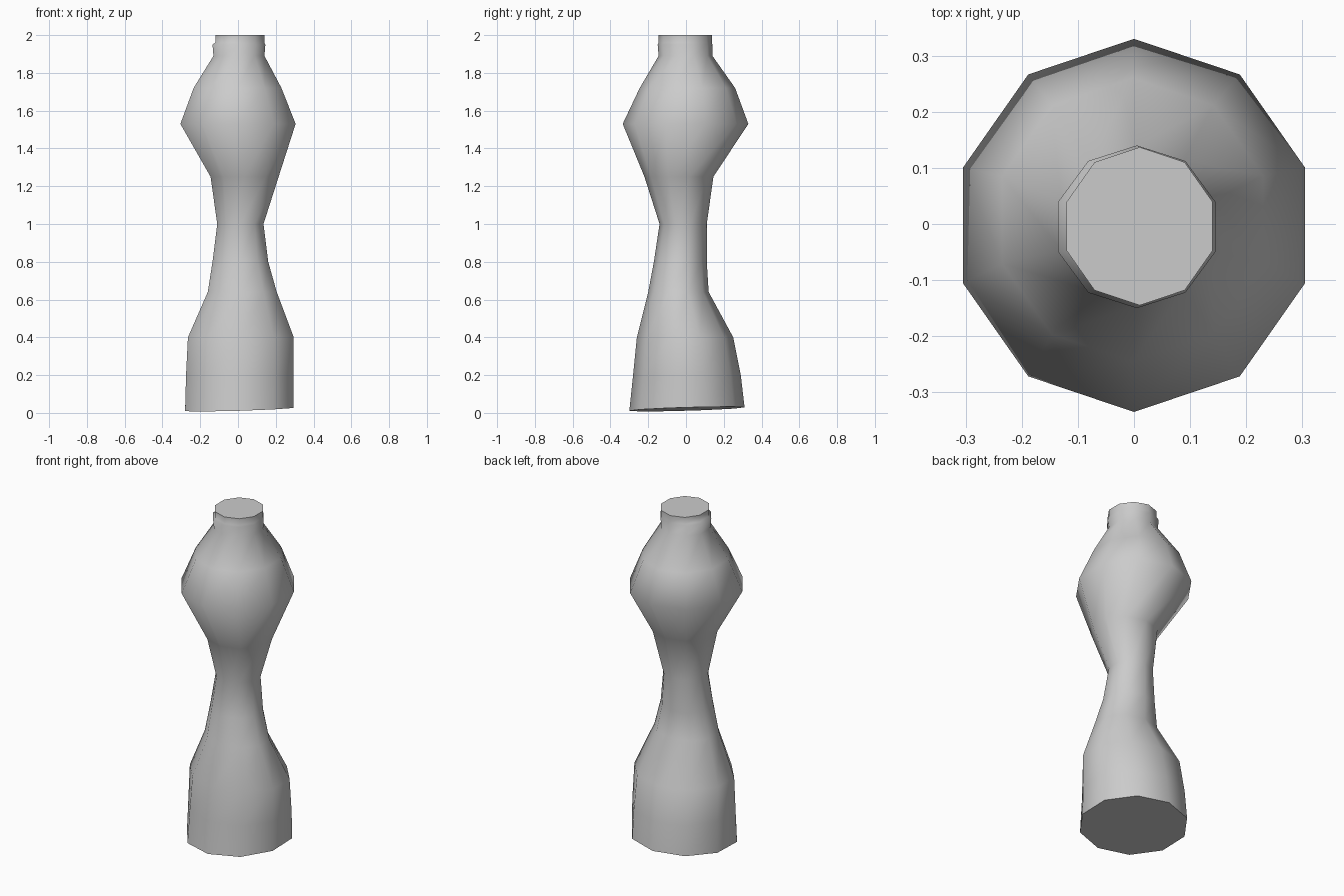
import bpy, bmesh, math

if "Cube" in bpy.data.objects:
    bpy.data.objects.remove(bpy.data.objects["Cube"])

clay = bpy.data.materials.new("plain grey")
clay.use_nodes = True
grey = (0.6, 0.6, 0.6, 1)
clay.diffuse_color = grey
clay.node_tree.nodes["Principled BSDF"].inputs["Base Color"].default_value = grey

SIDES = 10
WIDEN = math.cos(math.pi / SIDES)

# Uneven hand-shaped profile: height, left and right edge in x, front and back edge in y
RINGS = [
    (0.02, -.28, .295, -.30, .31),
    (0.20, -.275, .295, -.28, .29),
    (0.40, -.265, .295, -.26, .25),
    (0.64, -.16, .205, -.20, .12),
    (0.80, -.135, .16, -.17, .11),
    (1.00, -.11, .135, -.14, .11),
    (1.25, -.145, .215, -.22, .145),
    (1.53, -.305, .305, -.335, .33),
    (1.72, -.235, .23, -.245, .26),
    (1.89, -.13, .14, -.145, .14),
    (1.95, -.135, .145, -.15, .14),
    (1.96, -.12, .14, -.145, .137),
    (2.00, -.12, .14, -.145, .137),
]


def add_ring(bm, z, x0, x1, y0, y1):
    """One ten-sided loop fitted to the given extents."""
    verts = []
    for i in range(SIDES):
        a = math.pi / 2 + i * math.tau / SIDES
        x = (x0 + x1) / 2 + (x1 - x0) / 2 * math.cos(a) / WIDEN
        y = (y0 + y1) / 2 + (y1 - y0) / 2 * math.sin(a)
        # The foot tilts a little towards the front left
        tilt = 0.03 * (x + y) if z < 0.1 else 0
        verts.append(bm.verts.new((x, y, z + tilt)))
    return verts


# Vase body, lofted through the rings and closed at both ends
bm = bmesh.new()
loops = [add_ring(bm, *r) for r in RINGS]
for low, high in zip(loops, loops[1:]):
    for i in range(SIDES):
        j = (i + 1) % SIDES
        bm.faces.new((low[i], low[j], high[j], high[i]))
bm.faces.new(loops[0][::-1])
bm.faces.new(loops[-1])
bmesh.ops.recalc_face_normals(bm, faces=bm.faces[:])

mesh = bpy.data.meshes.new("vase_body")
bm.to_mesh(mesh)
bm.free()
mesh.materials.append(clay)
vase = bpy.data.objects.new("vase_body", mesh)
bpy.context.collection.objects.link(vase)

# Smooth sides, crisp rim and foot
bpy.ops.object.select_all(action='DESELECT')
vase.select_set(True)
bpy.context.view_layer.objects.active = vase
bpy.ops.object.shade_smooth_by_angle(angle=math.radians(60))
